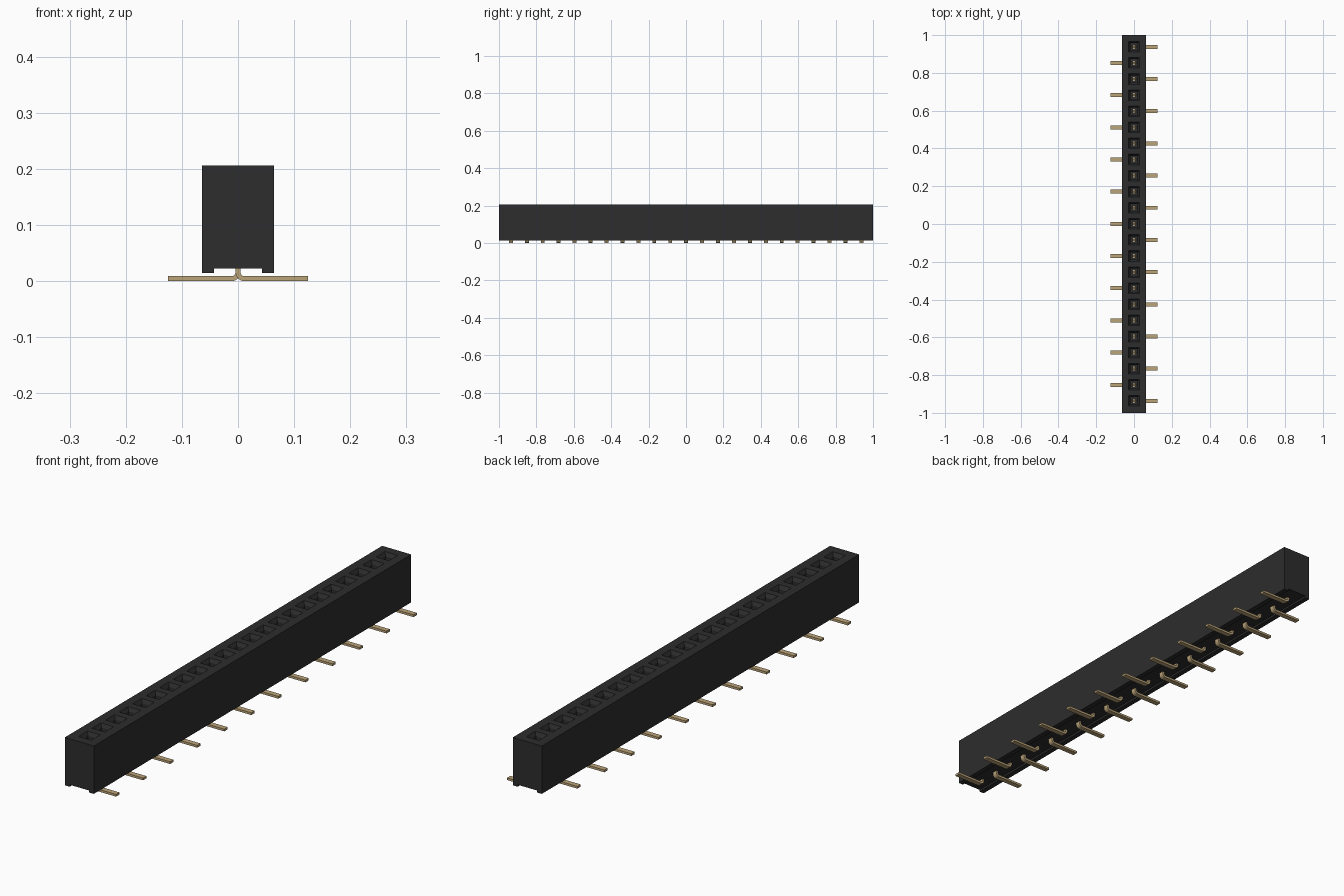
import bpy, bmesh, math
from mathutils import Vector

cube = bpy.data.objects.get("Cube")
if cube:
    bpy.data.objects.remove(cube, do_unlink=True)

COUNT = 23
PITCH = 0.0852
PIN_Y = [0.938 - i * PITCH for i in range(COUNT)]
HOLE = 0.028          # half width of a socket mouth


def material(name, rgb):
    m = bpy.data.materials.new(name)
    m.use_nodes = True
    m.diffuse_color = (*rgb, 1)
    bsdf = next(n for n in m.node_tree.nodes if n.type == 'BSDF_PRINCIPLED')
    bsdf.inputs["Base Color"].default_value = (*rgb, 1)
    return m


black = material("black plastic", (0.026, 0.026, 0.026))
gold = material("gold metal", (0.50, 0.37, 0.19))


def finish(bm, name, mat):
    bmesh.ops.recalc_face_normals(bm, faces=bm.faces)
    me = bpy.data.meshes.new(name)
    bm.to_mesh(me)
    bm.free()
    me.materials.append(mat)
    ob = bpy.data.objects.new(name, me)
    bpy.context.collection.objects.link(ob)
    return ob


def loft(bm, profile, ys):
    """Sweep a closed xz profile through a list of y stations."""
    rings = [[bm.verts.new((x, y, z)) for x, z in profile] for y in ys]
    n = len(profile)
    for a, b in zip(rings, rings[1:]):
        for i in range(n):
            j = (i + 1) % n
            bm.faces.new((a[i], a[j], b[j], b[i]))
    bm.faces.new(rings[0])
    bm.faces.new(rings[-1][::-1])


# Housing: channelled underside, with one socket sunk at every pin
W, TOP = 0.064, 0.206
profile = [(-W, 0.015), (-0.043, 0.015), (-0.043, 0.023), (0.043, 0.023),
           (0.043, 0.015), (W, 0.015), (W, TOP), (HOLE, TOP), (-HOLE, TOP), (-W, TOP)]
stations = sorted([-1, 1] + [y + s * HOLE for y in PIN_Y for s in (-1, 1)])
bm = bmesh.new()
loft(bm, profile, stations)
bmesh.ops.recalc_face_normals(bm, faces=bm.faces)
mouths = []
for f in bm.faces:
    c = f.calc_center_median()
    if c.z > TOP - 0.001 and abs(c.x) < 0.001 and min(abs(c.y - y) for y in PIN_Y) < 0.002:
        mouths.append(f)
# funnel, then straight shaft
bmesh.ops.inset_individual(bm, faces=mouths, thickness=0.012, depth=-0.014)
shafts = bmesh.ops.extrude_discrete_faces(bm, faces=mouths)["faces"]
for f in shafts:
    bmesh.ops.translate(bm, verts=f.verts, vec=Vector((0, 0, -0.13)))
finish(bm, "housing", black)

# Bent solder tails, alternating left and right
T = 0.0045            # half thickness
R = 0.007             # inner bend radius
cx, cz = T + R, 2 * T + R
angles = [math.pi + i * math.pi / 8 for i in range(5)]


def arc(r):
    return [(cx + r * math.cos(a), cz + r * math.sin(a)) for a in angles]


tail = [(-T, 0.064)] + arc(R + 2 * T) + [(0.125, 0), (0.125, 2 * T)] + arc(R)[::-1] + [(T, 0.064)]
bm = bmesh.new()
for i, y in enumerate(PIN_Y):
    side = 1 if i % 2 == 0 else -1
    loft(bm, [(side * x, z) for x, z in tail], (y - 0.0105, y + 0.0105))
finish(bm, "solder_tails", gold)

# Spring contacts: two leaves in each socket that lean together
leaf = [(0.0145, 0.062), (0.0145, 0.10), (0.006, 0.145), (0.010, 0.168),
        (0.007, 0.168), (0.003, 0.145), (0.0115, 0.10), (0.0115, 0.062)]
bm = bmesh.new()
for y in PIN_Y:
    for side in (1, -1):
        loft(bm, [(side * x, z) for x, z in leaf], (y - 0.006, y + 0.006))
finish(bm, "spring_contacts", gold)
